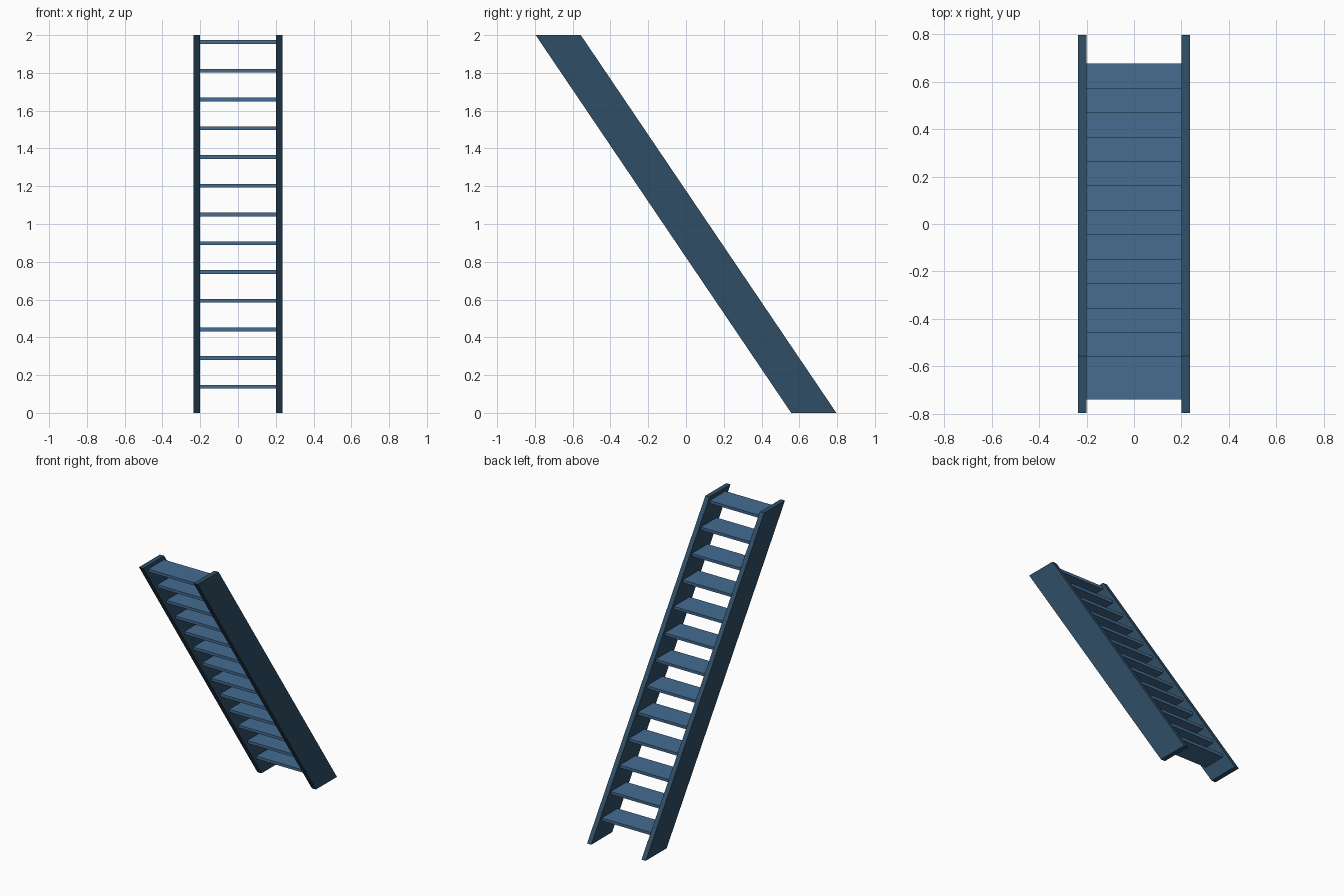
import bpy, bmesh

if "Cube" in bpy.data.objects:
    bpy.data.objects.remove(bpy.data.objects["Cube"])


def material(name, rgb):
    m = bpy.data.materials.new(name)
    m.diffuse_color = (*rgb, 1.0)
    m.use_nodes = True
    m.node_tree.nodes["Principled BSDF"].inputs["Base Color"].default_value = m.diffuse_color
    return m


def prism(name, profile, x0, x1, mat):
    """Extrude a (y, z) profile along x from x0 to x1."""
    bm = bmesh.new()
    face = bm.faces.new([bm.verts.new((x0, y, z)) for y, z in profile])
    ext = bmesh.ops.extrude_face_region(bm, geom=[face])
    moved = [v for v in ext["geom"] if isinstance(v, bmesh.types.BMVert)]
    bmesh.ops.translate(bm, verts=moved, vec=(x1 - x0, 0, 0))
    bmesh.ops.recalc_face_normals(bm, faces=bm.faces)
    mesh = bpy.data.meshes.new(name)
    bm.to_mesh(mesh)
    bm.free()
    mesh.materials.append(mat)
    ob = bpy.data.objects.new(name, mesh)
    bpy.context.collection.objects.link(ob)
    return ob


dark_blue = material("dark slate blue", (0.029, 0.076, 0.134))
mid_blue = material("steel blue", (0.058, 0.149, 0.285))

# Two sloping side stringers, cut level at top and bottom
side = [(0.557, 0), (0.796, 0), (-0.557, 2), (-0.796, 2)]
prism("left_stringer", side, -0.235, -0.201, dark_blue)
prism("right_stringer", side, 0.201, 0.235, dark_blue)

# Thirteen open treads between the stringers
COUNT = 13
for i in range(COUNT):
    t = i / (COUNT - 1)
    back = 0.676 + t * (-0.559 - 0.676)
    front = back - 0.18
    z = 0.138 + t * (1.963 - 0.138)
    prism(f"tread_{i + 1}",
          [(front, z - 0.01), (back, z - 0.01), (back, z + 0.01), (front, z + 0.01)],
          -0.201, 0.201, mid_blue)
